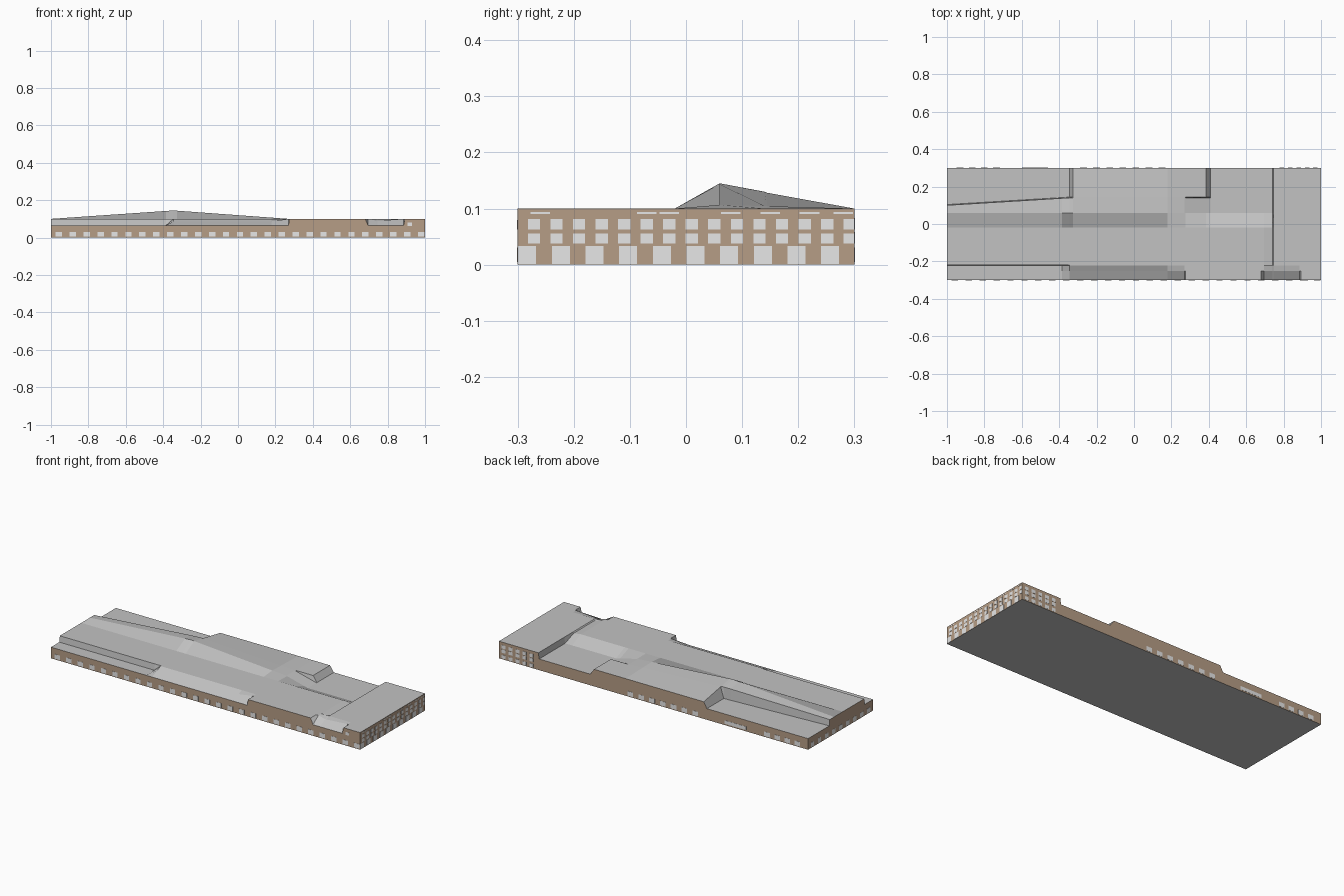
import bpy, bmesh

if "Cube" in bpy.data.objects:
    bpy.data.objects.remove(bpy.data.objects["Cube"])


def material(name, rgb):
    m = bpy.data.materials.new(name)
    m.diffuse_color = (*rgb, 1)
    m.use_nodes = True
    m.node_tree.nodes["Principled BSDF"].inputs["Base Color"].default_value = m.diffuse_color
    return m


ROOF = material("roof_grey", (0.54, 0.54, 0.54))
BRICK = material("wall_brown", (0.47, 0.34, 0.24))
GLASS = material("window_pale", (0.8, 0.8, 0.8))

LOW, HIGH, PEAK = 0.065, 0.1, 0.145
XS = [-1, -0.385, -0.345, -0.325, 0.18, 0.27, 0.275, 0.385, 0.41,
      0.68, 0.695, 0.74, 0.745, 0.885, 0.892, 1]
# front to back rows; rows 6 and 7 follow the slanted back step
NROWS = 9


def row_y(j, x):
    slant = 0.1 + 0.04 * min(1, (x + 1) / 0.655)
    return [-0.3, -0.25, -0.223, -0.218, -0.02, 0.06, slant, slant + 0.004, 0.3][j]


def ridge(x):
    if x < -0.345:
        return HIGH + (PEAK - HIGH) * (x + 1) / 0.655
    return max(HIGH, PEAK - (PEAK - HIGH) * (x + 0.345) / 0.615)


def height(j, x):
    y = row_y(j, x)
    notch = 0.69 < x < 0.89
    valley = 0.4 < x < 0.742
    if j == 0:                                   # front eaves
        return LOW if x <= 0.27 or notch else HIGH
    if j == 1:                                   # front ramp
        if x < -0.36:
            return LOW
        if x <= 0.18:
            return 0.087
        return 0.09 if 0.73 < x < 0.75 else HIGH
    if j == 2:
        return LOW if x < -0.36 else HIGH
    if j in (3, 4):
        return HIGH - (0.006 if 0.73 < x < 0.742 else 0)
    # back half: ridge falling to the back eaves
    if valley:
        return LOW
    if j >= 7 and x < -0.33:
        return LOW
    if j in (5, 6) and 0.27 < x < 0.4:
        return HIGH - 0.035 * (x - 0.27) / 0.14
    return HIGH + (ridge(x) - HIGH) * (0.3 - y) / 0.24


# Building shell: stepped roof, walls and floor in one closed mesh
bm = bmesh.new()
grid = [[bm.verts.new((x, row_y(j, x), height(j, x))) for x in XS] for j in range(NROWS)]
for j in range(NROWS - 1):
    for i in range(len(XS) - 1):
        bm.faces.new((grid[j][i], grid[j][i + 1], grid[j + 1][i + 1], grid[j + 1][i]))
rim = (grid[0][:-1] + [r[-1] for r in grid[:-1]]
       + grid[-1][:0:-1] + [r[0] for r in grid[:0:-1]])
base = [bm.verts.new((v.co.x, v.co.y, 0)) for v in rim]
n = len(rim)
for k in range(n):
    f = bm.faces.new((rim[k], base[k], base[(k + 1) % n], rim[(k + 1) % n]))
    f.material_index = 1
bm.faces.new(base[::-1])
bmesh.ops.recalc_face_normals(bm, faces=bm.faces[:])
me = bpy.data.meshes.new("building_shell")
bm.to_mesh(me)
bm.free()
me.materials.append(ROOF)
me.materials.append(BRICK)
bpy.context.collection.objects.link(bpy.data.objects.new("building_shell", me))


def windows(name, side, centres, width, z0, z1):
    """Row of thin plates on one wall; side is front, back, left or right."""
    bm = bmesh.new()
    for c in centres:
        a, b = c - width / 2, c + width / 2
        lim = 1 if side in ("front", "back") else 0.3
        a, b = max(a, -lim), min(b, lim)
        s = 1 if side in ("back", "right") else -1
        res = bmesh.ops.create_cube(bm, size=1)
        for v in res["verts"]:
            along = (a + b) / 2 + v.co.x * (b - a)
            out = s * ((0.3 if lim == 1 else 1) + v.co.y * 0.002)
            z = (z0 + z1) / 2 + v.co.z * (z1 - z0)
            v.co = (along, out, z) if lim == 1 else (out, along, z)
    bmesh.ops.recalc_face_normals(bm, faces=bm.faces[:])
    me = bpy.data.meshes.new(name)
    bm.to_mesh(me)
    bm.free()
    me.materials.append(GLASS)
    bpy.context.collection.objects.link(bpy.data.objects.new(name, me))


def run(start, step, count):
    return [start + step * i for i in range(count)]


# Front row
windows("front_windows", "front", run(-0.958, 0.0745, 27), 0.034, 0.005, 0.031)
windows("front_upper_window", "front", [0.918], 0.022, 0.063, 0.08)
# Right end: tall ground floor, two upper floors, thin strips under the eaves
windows("right_ground_windows", "right", run(-0.283, 0.06, 10), 0.032, 0.001, 0.033)
for k, z in enumerate((0.038, 0.063)):
    windows(f"right_upper_windows_{k}", "right", run(-0.271, 0.0402, 15), 0.022, z, z + 0.018)
windows("right_eave_strips", "right", [-0.26, -0.07, -0.03, 0.08, 0.15, 0.22, 0.28],
        0.035, 0.09, 0.094)
# Back wing with three floors
for k, z in enumerate((0.005, 0.038, 0.063)):
    windows(f"back_wing_windows_{k}", "back", run(0.79, 0.045, 5), 0.024, z, z + 0.02)
# Back ground floor groups
windows("back_middle_windows", "back", run(-0.27, 0.07, 7), 0.036, 0.005, 0.031)
windows("back_wide_window", "back", [-0.53], 0.14, 0.008, 0.028)
windows("back_end_windows", "back", run(-0.93, 0.065, 4), 0.036, 0.005, 0.031)
# Left end
windows("left_windows", "left", run(-0.26, 0.065, 9), 0.03, 0.005, 0.031)
